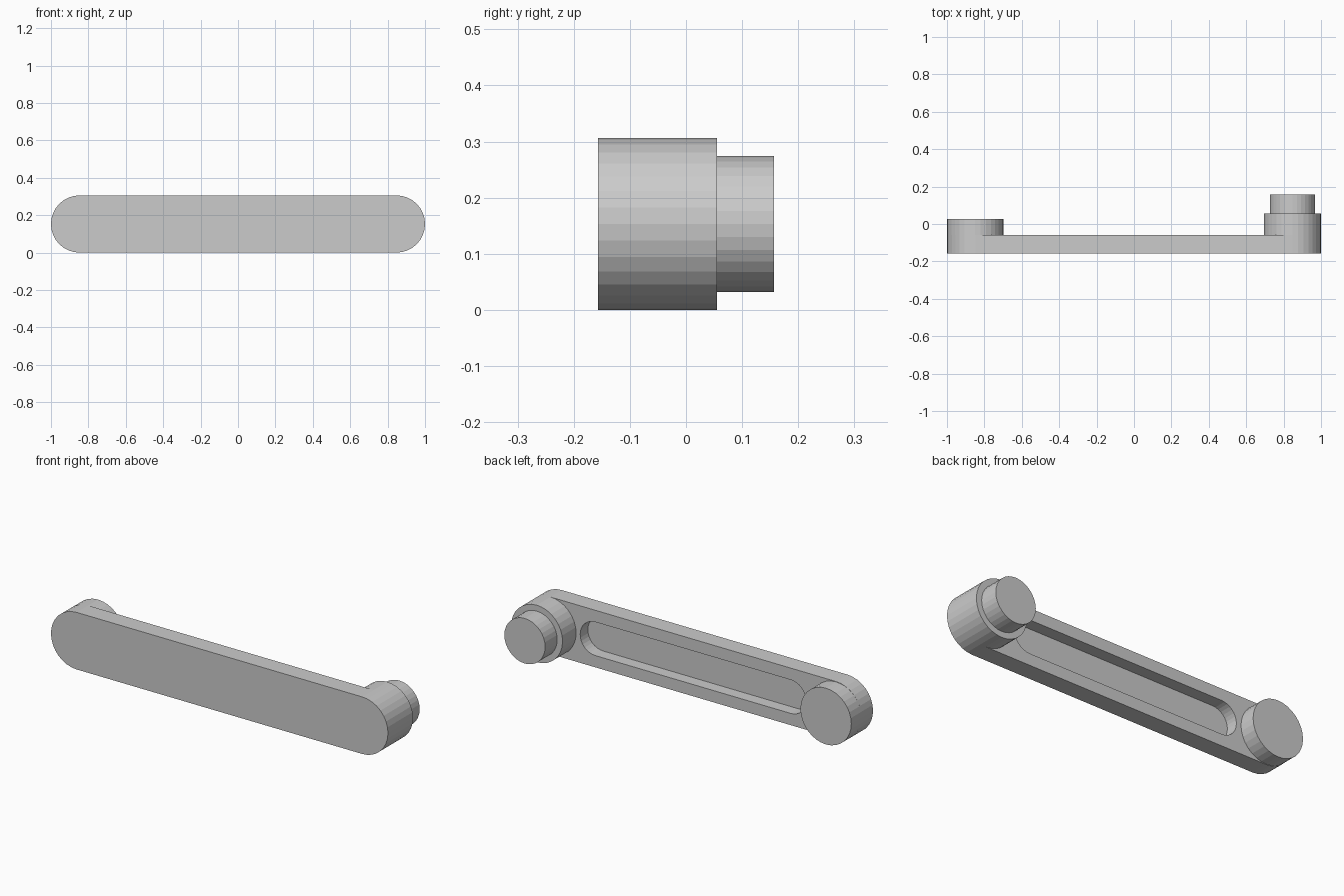
import bpy
import bmesh
import math

if "Cube" in bpy.data.objects:
    bpy.data.objects.remove(bpy.data.objects["Cube"])

MID_Z = 0.153   # height of the centre line
SEGS = 32       # sides of every full circle


def outline(half, r, cx):
    """Points of a round-ended bar outline (a plain circle when half is 0)."""
    n = SEGS // 2
    pts = []
    for side in (1, -1):
        last = n + 1 if half else n
        for i in range(last):
            a = math.pi * i / n - side * math.pi / 2
            pts.append((cx + side * half + r * math.cos(a), MID_Z + r * math.sin(a)))
    return pts


def loft(name, cx, rings):
    """Skin a stack of (half length, radius, y) rings and cap both ends."""
    bm = bmesh.new()
    loops = [[bm.verts.new((x, y, z)) for x, z in outline(half, r, cx)]
             for half, r, y in rings]
    for a, b in zip(loops, loops[1:]):
        for i in range(len(a)):
            j = (i + 1) % len(a)
            bm.faces.new((a[i], a[j], b[j], b[i]))
    bm.faces.new(loops[0])
    bm.faces.new(loops[-1])
    bmesh.ops.recalc_face_normals(bm, faces=bm.faces)
    mesh = bpy.data.meshes.new(name)
    bm.to_mesh(mesh)
    bm.free()
    obj = bpy.data.objects.new(name, mesh)
    bpy.context.collection.objects.link(obj)
    return obj


FRONT, BACK = -0.157, -0.06

# Round-ended arm with a slotted pocket sunk into its back
loft("arm", 0, [(0.847, 0.153, FRONT), (0.847, 0.153, BACK),
                (0.58, 0.09, BACK), (0.58, 0.09, BACK - 0.065)])

# Short round boss on the left end
loft("left_boss", -0.849, [(0, 0.151, BACK), (0, 0.151, 0.027)])

# Taller stepped boss with a pin on the right end
loft("right_boss_and_pin", 0.847, [(0, 0.153, BACK), (0, 0.153, 0.055),
                                   (0, 0.121, 0.055), (0, 0.121, 0.157)])
